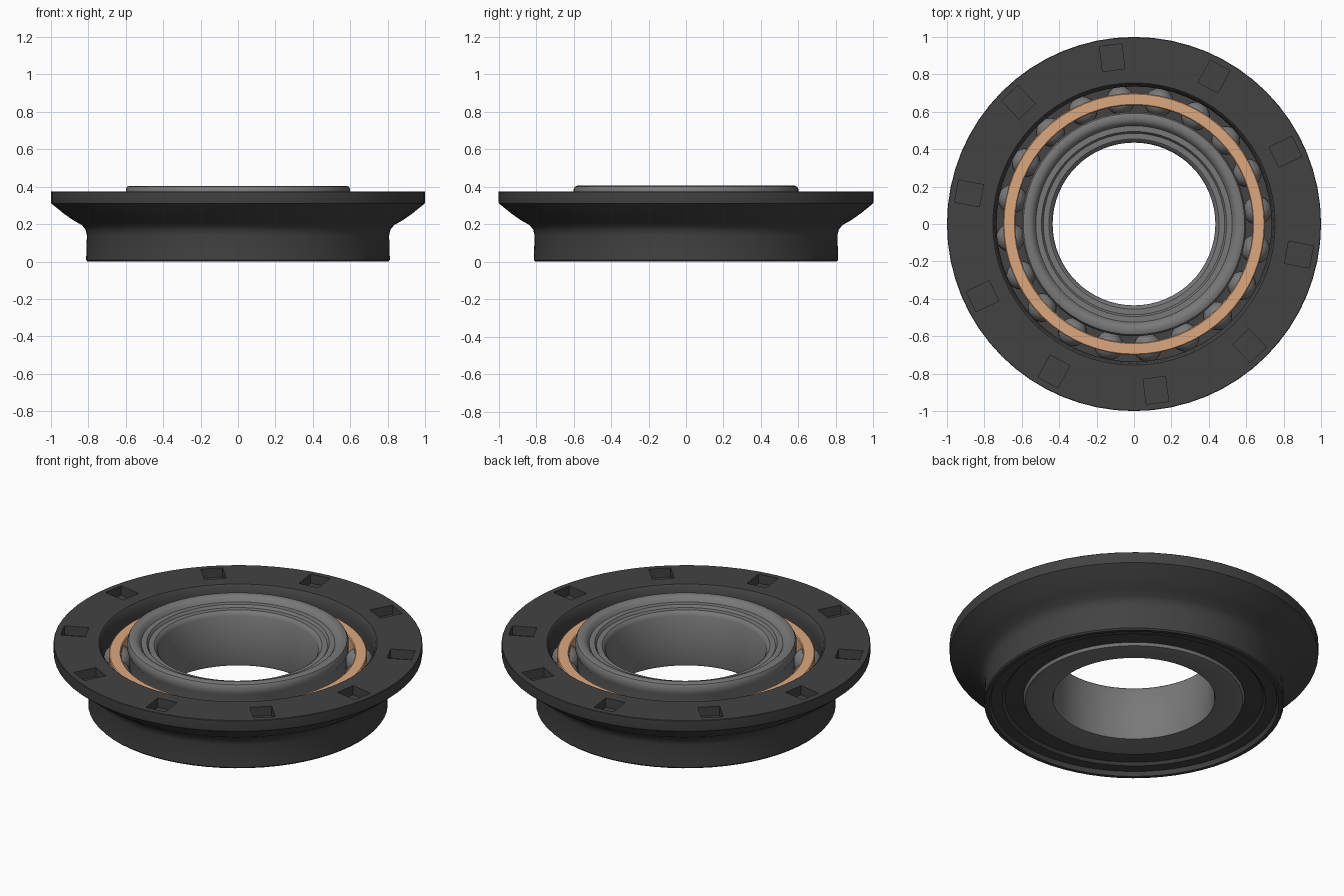
import bpy, bmesh, math
from mathutils import Matrix, Vector

if "Cube" in bpy.data.objects:
    bpy.data.objects.remove(bpy.data.objects["Cube"])


def material(name, rgb):
    m = bpy.data.materials.new(name)
    m.diffuse_color = (*rgb, 1)
    m.use_nodes = True
    m.node_tree.nodes["Principled BSDF"].inputs["Base Color"].default_value = m.diffuse_color
    return m


DARK = material("dark iron", (0.055, 0.055, 0.055))
STEEL = material("steel grey", (0.19, 0.19, 0.19))
COPPER = material("copper", (0.72, 0.39, 0.21))


def finish(bm, name, mat, angle=35):
    bmesh.ops.recalc_face_normals(bm, faces=bm.faces)
    me = bpy.data.meshes.new(name)
    bm.to_mesh(me)
    bm.free()
    ob = bpy.data.objects.new(name, me)
    bpy.context.collection.objects.link(ob)
    me.materials.append(mat)
    smooth(ob, angle)
    return ob


def smooth(ob, angle):
    bpy.ops.object.select_all(action='DESELECT')
    ob.select_set(True)
    bpy.context.view_layer.objects.active = ob
    bpy.ops.object.shade_smooth_by_angle(angle=math.radians(angle))


def lathe(name, profile, mat, seg=64):
    """Revolve a closed (radius, z) profile around the z axis."""
    bm = bmesh.new()
    rings = []
    for i in range(seg):
        a = 2 * math.pi * i / seg
        rings.append([bm.verts.new((r * math.cos(a), r * math.sin(a), z)) for r, z in profile])
    n = len(profile)
    for i in range(seg):
        p, q = rings[i], rings[(i + 1) % seg]
        for j in range(n):
            k = (j + 1) % n
            bm.faces.new((p[j], q[j], q[k], p[k]))
    return finish(bm, name, mat)


# Flanged outer ring, with a closed seal lip underneath
outer = lathe("outer_ring", [
    (0.60, 0.04), (0.70, 0.04), (0.715, 0.025), (0.775, 0.025), (0.785, 0.0),
    (0.805, 0.0), (0.812, 0.008), (0.808, 0.14), (0.815, 0.17), (0.835, 0.195),
    (0.88, 0.22), (0.93, 0.255), (0.998, 0.31), (1.0, 0.32), (1.0, 0.372),
    (0.997, 0.375), (0.755, 0.375), (0.745, 0.365), (0.735, 0.31), (0.735, 0.06), (0.60, 0.06)], DARK)

# Ten square sockets cut into the flange top
bm = bmesh.new()
for i in range(10):
    rot = Matrix.Rotation(math.radians(97.5 + 36 * i), 4, 'Z')
    bmesh.ops.create_cube(bm, size=1, matrix=rot @ Matrix.Translation((0.897, 0, 0.375))
                          @ Matrix.Diagonal((0.135, 0.12, 0.11, 1)))
cutter = finish(bm, "socket_cutter", DARK)
cutter.hide_render = True
mod = outer.modifiers.new("sockets", 'BOOLEAN')
mod.operation = 'DIFFERENCE'
mod.solver = 'EXACT'
mod.object = cutter
bpy.context.view_layer.objects.active = outer
bpy.ops.object.modifier_apply(modifier="sockets")
bpy.data.objects.remove(cutter)
smooth(outer, 35)

# Stepped inner ring around the bore
lathe("inner_ring", [
    (0.44, 0.035), (0.435, 0.05), (0.435, 0.335), (0.445, 0.352), (0.455, 0.36), (0.485, 0.36),
    (0.495, 0.375), (0.525, 0.375), (0.535, 0.39), (0.545, 0.40), (0.56, 0.405),
    (0.58, 0.405), (0.592, 0.40), (0.60, 0.385), (0.60, 0.345), (0.59, 0.33),
    (0.585, 0.06), (0.60, 0.045), (0.59, 0.025), (0.565, 0.02)], STEEL)

# Copper cage
lathe("cage", [(0.635, 0.16), (0.70, 0.16), (0.70, 0.312), (0.695, 0.316),
               (0.64, 0.316), (0.635, 0.312)], COPPER)

# Rolling balls held in the cage
bm = bmesh.new()
for i in range(20):
    a = 2 * math.pi * (i + 0.35) / 20
    pos = Vector((0.664 * math.cos(a), 0.664 * math.sin(a), 0.225))
    bmesh.ops.create_uvsphere(bm, u_segments=20, v_segments=12, radius=0.077,
                              matrix=Matrix.Translation(pos))
finish(bm, "balls", STEEL, 60)
